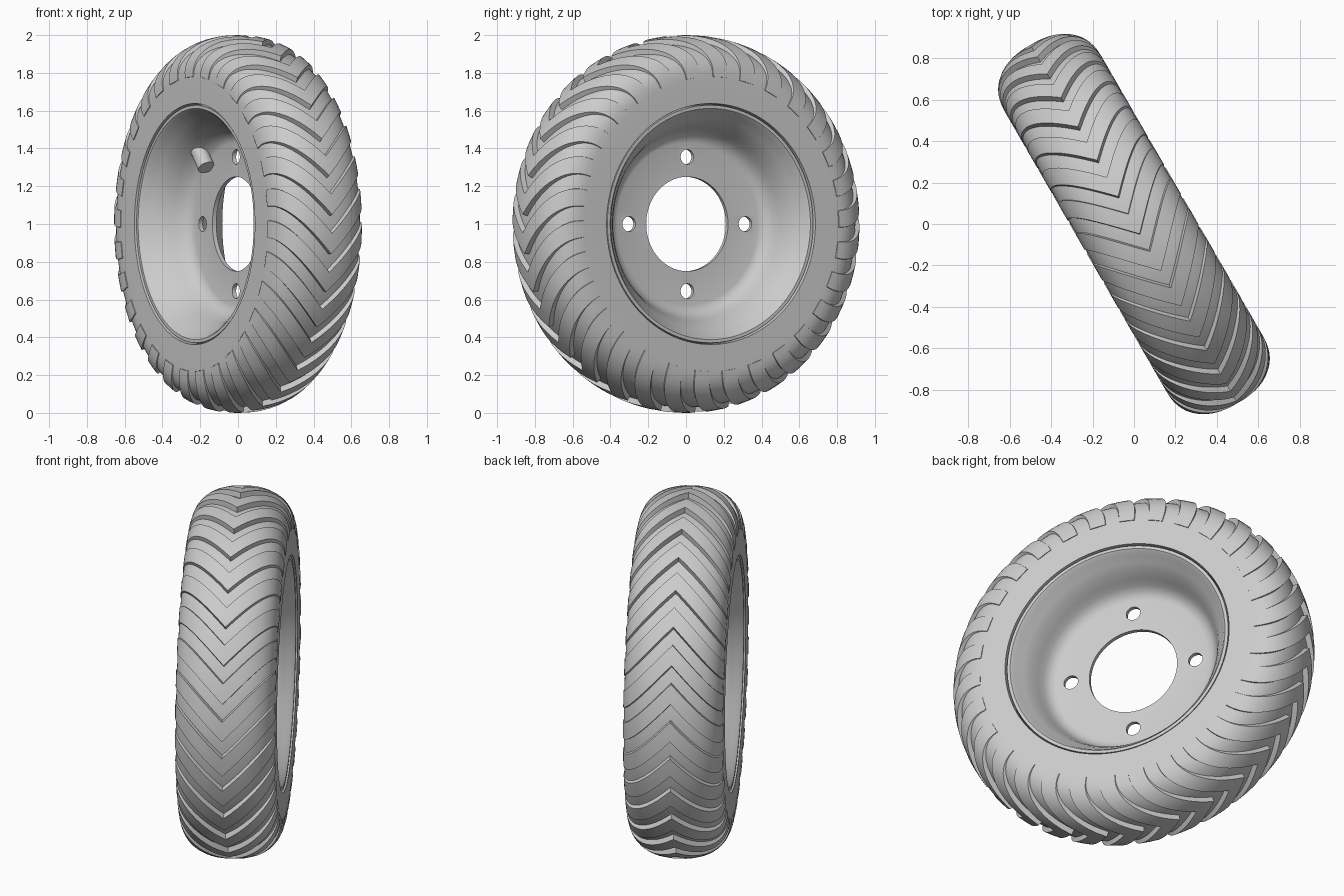
import bpy, bmesh, math
from mathutils import Vector

cube = bpy.data.objects.get("Cube")
if cube:
    bpy.data.objects.remove(cube)

grey = bpy.data.materials.new("plain grey")
grey.use_nodes = True
colour = (0.6, 0.6, 0.6, 1)
grey.diffuse_color = colour
grey.node_tree.nodes["Principled BSDF"].inputs["Base Color"].default_value = colour

TURN = math.radians(30)
SEGMENTS = 120
LUGS = 30


def place(s, r, angle):
    """Point at axle offset s, radius r and angle around the axle."""
    return Vector((s, -r * math.cos(angle), r * math.sin(angle)))


def finish(bm, name, sharp=35):
    bmesh.ops.recalc_face_normals(bm, faces=bm.faces)
    mesh = bpy.data.meshes.new(name)
    bm.to_mesh(mesh)
    bm.free()
    mesh.materials.append(grey)
    obj = bpy.data.objects.new(name, mesh)
    bpy.context.collection.objects.link(obj)
    obj.rotation_euler.z = TURN
    obj.location.z = 1
    bpy.ops.object.select_all(action='DESELECT')
    obj.select_set(True)
    bpy.context.view_layer.objects.active = obj
    bpy.ops.object.shade_smooth_by_angle(angle=math.radians(sharp))
    return obj


def lathe(name, half, sharp=35):
    """Revolve a mirrored closed profile of (axle offset, radius) points."""
    profile = half + [(-s, r) for s, r in reversed(half) if s > 0]
    bm = bmesh.new()
    rings = [[bm.verts.new(place(s, r, math.tau * i / SEGMENTS)) for s, r in profile]
             for i in range(SEGMENTS)]
    n = len(profile)
    for i, ring in enumerate(rings):
        following = rings[(i + 1) % SEGMENTS]
        for j in range(n):
            k = (j + 1) % n
            bm.faces.new((ring[j], ring[k], following[k], following[j]))
    return finish(bm, name, sharp)


def crown(t, width, height):
    """Squared-off arch across the tread, t from -90 to 90 degrees."""
    p = 2 / 2.3
    s = math.copysign(width * abs(math.sin(t)) ** p, t)
    return s, 0.78 + height * max(math.cos(t), 0) ** p


# Tyre body
arch = [crown(math.pi / 2 * i / 16, 0.265, 0.19) for i in range(17)]
lathe("tyre", arch + [(0.265, 0.72), (0.265, 0.638), (0.24, 0.634)])

# Chevron tread lugs, swept back from the centre on both sides
bm = bmesh.new()
steps, half_width = 14, 0.055
for lug in range(LUGS):
    middle = math.tau * (lug + 0.5) / LUGS
    sections = []
    for i in range(-steps, steps + 1):
        t = math.pi / 2 * i / steps
        s, r = crown(t, 0.269, 0.22)
        low_s, low_r = crown(t, 0.255, 0.175)
        angle = middle + 0.28 * abs(s) / 0.269
        sections.append([bm.verts.new(v) for v in (
            place(low_s, low_r, angle - half_width - 0.008),
            place(s, r, angle - half_width),
            place(s, r, angle),
            place(s, r, angle + half_width),
            place(low_s, low_r, angle + half_width + 0.008))])
    for a, b in zip(sections, sections[1:]):
        for j in range(5):
            k = (j + 1) % 5
            bm.faces.new((a[j], a[k], b[k], b[j]))
    bm.faces.new(sections[0])
    bm.faces.new(sections[-1])
finish(bm, "tread_lugs")

# Dished rim with a thin centre disc
rim = lathe("rim", [(0.24, 0.632), (0.257, 0.629), (0.257, 0.612), (0.245, 0.6),
                    (0.225, 0.588), (0.195, 0.562), (0.15, 0.533), (0.1, 0.51),
                    (0.06, 0.493), (0.035, 0.475), (0.018, 0.452), (0.012, 0.43),
                    (0.012, 0.25)][::-1])

# Bolt holes
bm = bmesh.new()
for i in range(4):
    bolt = bmesh.ops.create_cone(bm, cap_ends=True, segments=32, radius1=0.04,
                                 radius2=0.04, depth=0.1)["verts"]
    for v in bolt:
        v.co = Vector((v.co.z, v.co.x, v.co.y)) + place(0, 0.355, math.pi / 2 * i)
cutter = finish(bm, "bolt_hole_cutter")
cutter.hide_render = True
cut = rim.modifiers.new("bolt holes", 'BOOLEAN')
cut.object = cutter
cut.solver = 'EXACT'
bpy.context.view_layer.objects.active = rim
bpy.ops.object.modifier_apply(modifier=cut.name)
bpy.data.objects.remove(cutter)
rim.select_set(True)
bpy.ops.object.shade_smooth_by_angle(angle=math.radians(35))

# Valve stem pointing inward from the dish wall
bm = bmesh.new()
stem = bmesh.ops.create_cone(bm, cap_ends=True, segments=24, radius1=0.045,
                             radius2=0.045, depth=0.12)["verts"]
outward = place(0, 1, math.radians(130))
turn = Vector((0, 0, 1)).rotation_difference(outward)
for v in stem:
    v.co = turn @ v.co + outward * 0.45 + Vector((-0.05, 0, 0))
finish(bm, "valve_stem")
